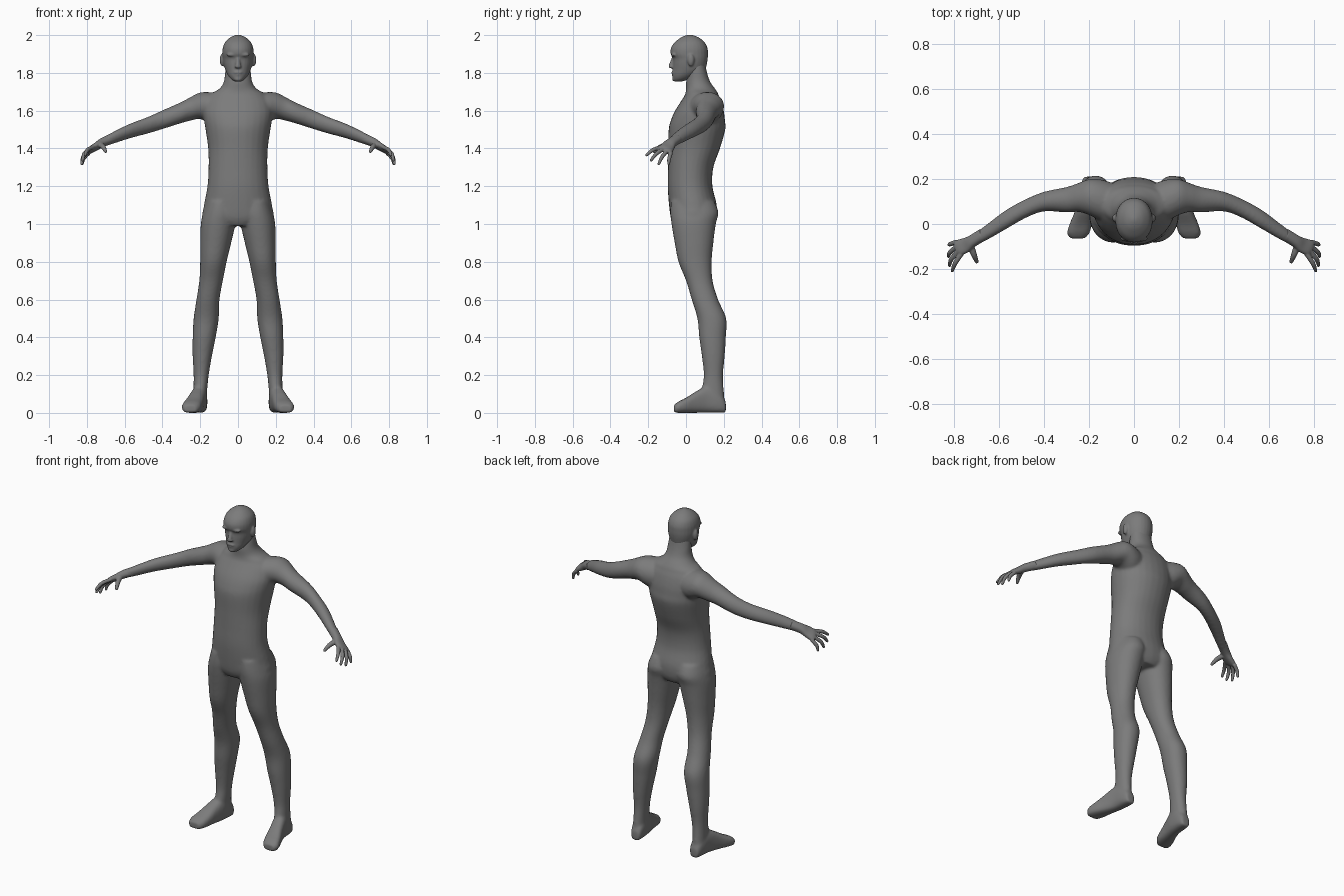
import bpy, bmesh, math
from mathutils import Vector as V

SKIN = bpy.data.materials.new("dark_grey")
SKIN.diffuse_color = (0.2, 0.2, 0.2, 1)


def spline(rows, steps=5):
    """Catmull-Rom resampling of rows of numbers."""
    out = []
    for i in range(len(rows) - 1):
        p0, p1 = rows[max(i - 1, 0)], rows[i]
        p2, p3 = rows[i + 1], rows[min(i + 2, len(rows) - 1)]
        for k in range(steps):
            t = k / steps
            out.append([0.5 * (2 * b + (c - a) * t + (2 * a - 5 * b + 4 * c - d) * t * t
                               + (3 * b - a - 3 * c + d) * t ** 3)
                        for a, b, c, d in zip(p0, p1, p2, p3)])
    return out + [list(rows[-1])]


def loft(bm, rings, p=2.0, side=1, n=28):
    """Closed skin over superellipse rings given as (centre, u, v)."""
    loops = []
    for c, u, v in rings:
        loop = []
        for i in range(n):
            a = 2 * math.pi * i / n
            cu = math.copysign(abs(math.cos(a)) ** (2 / p), math.cos(a))
            sv = math.copysign(abs(math.sin(a)) ** (2 / p), math.sin(a))
            q = c + u * cu + v * sv
            loop.append(bm.verts.new((q.x * side, q.y, q.z)))
        loops.append(loop)
    for a, b in zip(loops, loops[1:]):
        for i in range(n):
            j = (i + 1) % n
            bm.faces.new((a[i], a[j], b[j], b[i]))
    bm.faces.new(loops[0])
    bm.faces.new(loops[-1])


def column(bm, rows, p=2.1, side=1):
    """Vertical loft from rows of z, x_min, x_max, y_front, y_back."""
    loft(bm, [(V(((a + b) / 2, (f + k) / 2, z)), V(((b - a) / 2, 0, 0)), V((0, (k - f) / 2, 0)))
              for z, a, b, f, k in spline(rows)], p, side)


def sym(rows):
    return [(z, -w, w, f, k) for z, w, f, k in rows]


def tube(bm, rows, side=1):
    """Round tube from rows of x, y, z, radius with a rounded end."""
    pts = spline(rows)
    rings = []
    for i, (x, y, z, r) in enumerate(pts):
        d = (V(pts[min(i + 1, len(pts) - 1)][:3]) - V(pts[max(i - 1, 0)][:3])).normalized()
        u = d.cross(V((0.3, 0.5, 0.8))).normalized()
        rings.append((V((x, y, z)), u * r, d.cross(u) * r))
    c, u, v = rings[-1]
    rings += [(c + d * r * 0.6, u * 0.8, v * 0.8), (c + d * r, u * 0.3, v * 0.3)]
    loft(bm, rings, 2, side, 14)


def ball(bm, c, r):
    h = [math.pi * (i / 10 - 0.5) for i in range(11)]
    loft(bm, [(V(c) + V((0, 0, r[2] * math.sin(a))), V((r[0] * max(math.cos(a), .05), 0, 0)),
               V((0, r[1] * max(math.cos(a), .05), 0))) for a in h])


def finish(name, bm, voxel, smooth):
    """Fuse the overlapping volumes into one smooth skin."""
    bmesh.ops.recalc_face_normals(bm, faces=bm.faces)
    me = bpy.data.meshes.new(name)
    bm.to_mesh(me)
    bm.free()
    me.materials.append(SKIN)
    ob = bpy.data.objects.new(name, me)
    bpy.context.collection.objects.link(ob)
    m = ob.modifiers.new("fuse", 'REMESH')
    m.mode, m.voxel_size, m.use_smooth_shade = 'VOXEL', voxel, True
    s = ob.modifiers.new("soften", 'SMOOTH')
    s.factor, s.iterations = 0.5, smooth


# ---- body: torso, neck, legs, feet, arms ----
body = bmesh.new()
column(body, sym([
    (0.99, .10, -.06, .14), (1.03, .185, -.08, .16), (1.1, .18, -.09, .163), (1.2, .162, -.097, .14),
    (1.3, .156, -.095, .145), (1.4, .158, -.093, .18), (1.5, .172, -.092, .208),
    (1.55, .18, -.08, .206), (1.6, .183, -.058, .2), (1.66, .165, -.02, .183), (1.7, .12, .005, .16)]))
column(body, sym([
    (1.62, .17, -.03, .19), (1.685, .145, -.005, .172), (1.715, .1, 0, .155),
    (1.75, .076, 0, .13), (1.8, .069, .008, .112), (1.86, .062, .01, .1)]))
for s in (1, -1):
    # leg: z, inner x, outer x, front, back
    column(body, [
        (1.12, .01, .165, -.08, .15), (1.06, .005, .185, -.083, .172), (1.0, .013, .197, -.077, .158),
        (.9, .036, .2, -.06, .145), (.8, .06, .2, -.04, .136), (.7, .08, .205, 0, .141),
        (.6, .098, .22, .03, .17), (.5, .102, .235, .06, .213), (.4, .118, .24, .07, .211),
        (.3, .138, .24, .084, .205), (.2, .155, .235, .094, .196), (.12, .163, .236, .085, .2),
        (.05, .165, .238, .1, .205)], 2.1, s)
    # foot: y, centre x, half width, height
    loft(body, [(V((x, y, h / 2)), V((w, 0, 0)), V((0, 0, h / 2))) for y, x, w, h in spline([
        (.211, .198, .024, .055), (.2, .198, .031, .08), (.17, .2, .038, .11), (.11, .206, .041, .14),
        (.05, .222, .044, .112), (0, .237, .05, .08), (-.04, .248, .05, .06), (-.064, .252, .035, .042)])],
         2.7, s)
    # arm: x, centre y, centre z, half depth, half height
    loft(body, [(V((x, y, z)), V((0, a, 0)), V((0, 0, b))) for x, y, z, a, b in spline([
        (.06, .09, 1.6, .08, .08), (.14, .105, 1.612, .092, .085), (.2, .12, 1.626, .08, .07),
        (.25, .118, 1.61, .064, .063), (.3, .108, 1.59, .057, .056), (.4, .1, 1.552, .044, .05),
        (.48, .07, 1.522, .042, .044), (.57, .02, 1.493, .043, .039), (.65, -.033, 1.461, .036, .033),
        (.7, -.064, 1.439, .03, .027)])], 2, s)
finish("body", body, 0.008, 8)

# ---- head: skull, ears, nose, brow ----
head = bmesh.new()
column(head, sym([
    (1.755, .02, -.062, -.02), (1.768, .038, -.07, .02), (1.79, .055, -.073, .065),
    (1.815, .067, -.071, .1), (1.845, .076, -.07, .11), (1.875, .081, -.07, .115),
    (1.9, .083, -.081, .116), (1.93, .081, -.08, .114), (1.96, .07, -.062, .1),
    (1.985, .045, -.03, .072), (1.997, .022, -.005, .045), (2.002, .006, .015, .025)]), 2.1)
for s in (1, -1):
    ball(head, (s * .084, .026, 1.868), (.013, .018, .033))
    ball(head, (s * .03, -.064, 1.896), (.032, .015, .01))
tube(head, [(0, -.062, 1.892, .008), (0, -.071, 1.862, .011), (0, -.079, 1.838, .014)])
ball(head, (0, -.079, 1.833), (.018, .014, .009))
ball(head, (0, -.07, 1.802), (.024, .008, .006))
ball(head, (0, -.066, 1.79), (.02, .009, .006))
ball(head, (0, -.06, 1.767), (.022, .014, .012))
finish("head", head, 0.005, 4)

# ---- hands: palm, four fingers, thumb ----
wide = V((-.025, -.06, .035)).normalized()
flat = V((.06, -.045, -.04)).cross(wide).normalized()
fingers = [  # knuckle, middle joint, tip
    ((.768, -.132, 1.407), (.797, -.175, 1.392), (.81, -.209, 1.365)),
    ((.782, -.118, 1.398), (.814, -.157, 1.372), (.822, -.185, 1.337)),
    ((.79, -.1, 1.387), (.82, -.127, 1.355), (.827, -.144, 1.318)),
    ((.79, -.08, 1.376), (.817, -.089, 1.347), (.824, -.092, 1.318))]
for s, name in ((1, "left_hand"), (-1, "right_hand")):
    hand = bmesh.new()
    loft(hand, [(V((x, y, z)), wide * a, flat * b) for x, y, z, a, b in spline([
        (.67, -.045, 1.452, .028, .026), (.72, -.076, 1.43, .028, .023),
        (.75, -.094, 1.411, .036, .019), (.778, -.105, 1.395, .039, .016),
        (.792, -.111, 1.387, .034, .011)])], 2.3, s)
    for a, b, c in fingers:
        tube(hand, [a + (.011,), b + (.0105,), c + (.0075,)], s)
    tube(hand, [(.73, -.09, 1.42, .016), (.714, -.135, 1.408, .0135), (.701, -.167, 1.384, .009)], s)
    finish(name, hand, 0.0035, 3)
